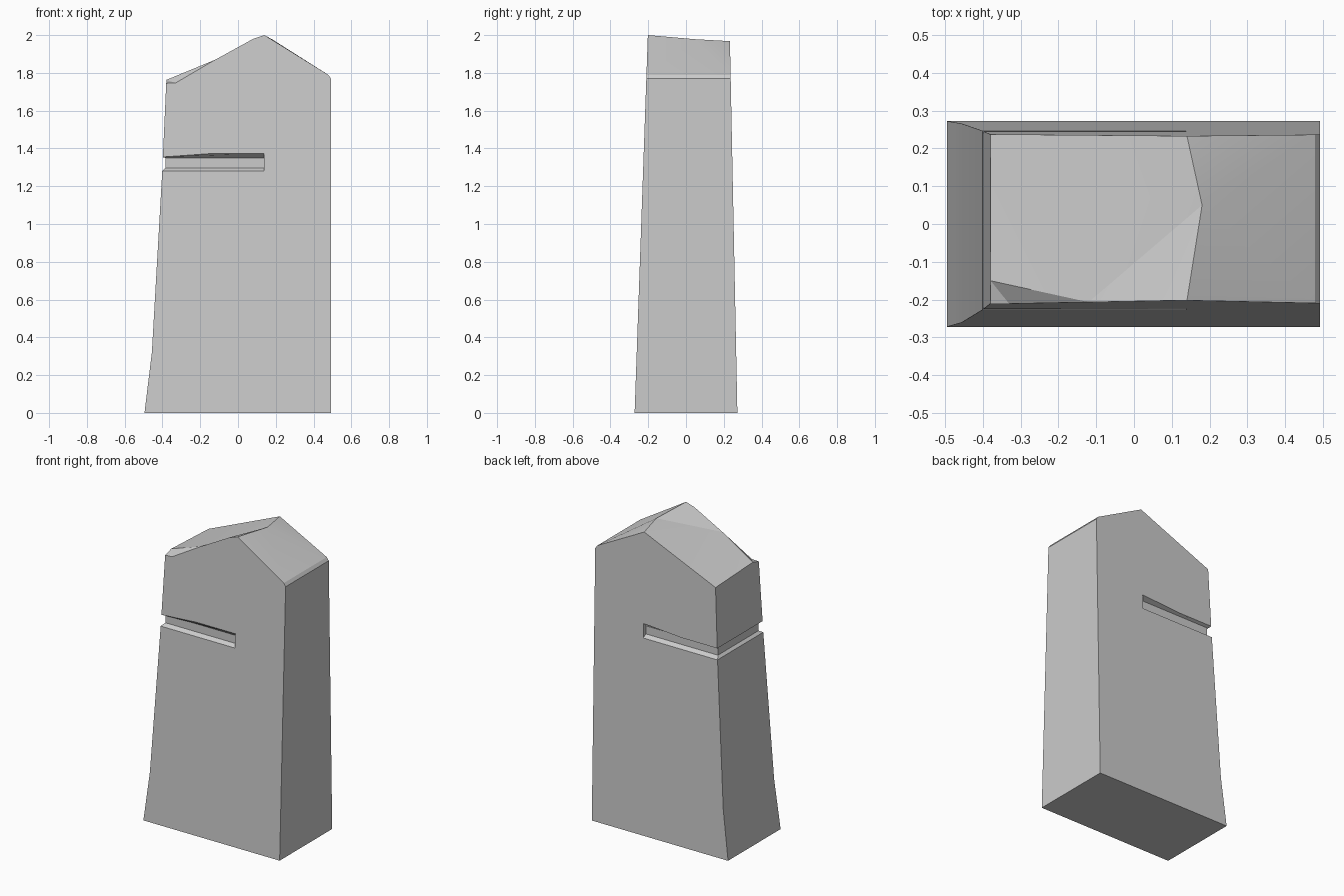
import bpy
import bmesh
import math

cube = bpy.data.objects.get("Cube")
if cube:
    bpy.data.objects.remove(cube, do_unlink=True)

stone = bpy.data.materials.new("stone_grey")
stone.use_nodes = True
GREY = (0.6, 0.6, 0.6, 1)
stone.diffuse_color = GREY
stone.node_tree.nodes["Principled BSDF"].inputs["Base Color"].default_value = GREY


def front_y(z):
    return -0.272 + 0.035 * z


def back_y(z):
    return 0.272 - 0.02 * z


def make_object(name, bm):
    bmesh.ops.recalc_face_normals(bm, faces=bm.faces)
    mesh = bpy.data.meshes.new(name)
    bm.to_mesh(mesh)
    bm.free()
    mesh.materials.append(stone)
    obj = bpy.data.objects.new(name, mesh)
    bpy.context.collection.objects.link(obj)
    return obj


# Tapered slab: the flared left side and upright right side share one profile
bm = bmesh.new()


def front(x, z):
    return bm.verts.new((x, front_y(z), z))


def back(x, z):
    return bm.verts.new((x, back_y(z), z))


left = [(-0.495, 0), (-0.478, 0.14), (-0.456, 0.32), (-0.401, 1.28), (-0.38, 1.745)]
right = [(0.478, 1.79), (0.492, 1.77), (0.492, 0)]
fl, bl = [front(*p) for p in left], [back(*p) for p in left]
fr, br = [front(*p) for p in right], [back(*p) for p in right]

# Pointed top with a bent ridge and a chipped front left corner
chip_low, chip_high = front(-0.33, 1.747), front(-0.12, 1.87)
chip_side = bm.verts.new((-0.379, -0.15, 1.763))
shoulder, peak = front(0.08, 1.98), front(0.14, 2.0)
ridge = bm.verts.new((0.18, 0.05, 1.978))
back_peak = back(0.14, 1.968)

bm.faces.new(fl + [chip_low, chip_high, shoulder, peak] + fr)
bm.faces.new(bl + [back_peak] + br)
for i in range(len(left) - 2):
    bm.faces.new((fl[i], fl[i + 1], bl[i + 1], bl[i]))
bm.faces.new((fl[-2], fl[-1], chip_side, bl[-1], bl[-2]))
for i in range(len(right) - 1):
    bm.faces.new((fr[i], fr[i + 1], br[i + 1], br[i]))
bm.faces.new((fl[0], fr[-1], br[-1], bl[0]))
roof = [
    bm.faces.new((fl[-1], chip_low, chip_side)),
    bm.faces.new((chip_low, chip_high, chip_side)),
    bm.faces.new((chip_high, shoulder, peak, ridge, back_peak, bl[-1], chip_side)),
    bm.faces.new((peak, fr[0], br[0], back_peak, ridge)),
]
bmesh.ops.triangulate(bm, faces=roof)
body = make_object("stone_slab", bm)

# Groove wrapping the front, left side and back, with slanted lips
END = 0.137
bm = bmesh.new()
outer = [(END, -0.25), (-0.417, -0.25), (-0.417, 0.27), (END, 0.27)]
inner = [(END, -0.202), (-0.385, -0.202), (-0.385, 0.22), (END, 0.22)]
sections = []
for (ox, oy), (ix, iy) in zip(outer, inner):
    top = 1.40 if ox == END else 1.36
    points = [(ox, oy, 1.265), (ox, oy, top), (ix, iy, 1.35), (ix, iy, 1.297)]
    sections.append([bm.verts.new(p) for p in points])
for a, b in zip(sections, sections[1:]):
    for i in range(4):
        j = (i + 1) % 4
        bm.faces.new((a[i], a[j], b[j], b[i]))
bm.faces.new(sections[0])
bm.faces.new(sections[-1])
cutter = make_object("groove_cutter", bm)
cutter.hide_render = True

cut = body.modifiers.new("groove", "BOOLEAN")
cut.operation = "DIFFERENCE"
cut.solver = "EXACT"
cut.object = cutter

bpy.ops.object.select_all(action="DESELECT")
body.select_set(True)
bpy.context.view_layer.objects.active = body
bpy.ops.object.modifier_apply(modifier=cut.name)
bpy.data.objects.remove(cutter, do_unlink=True)
bpy.ops.object.shade_smooth_by_angle(angle=math.radians(12))
